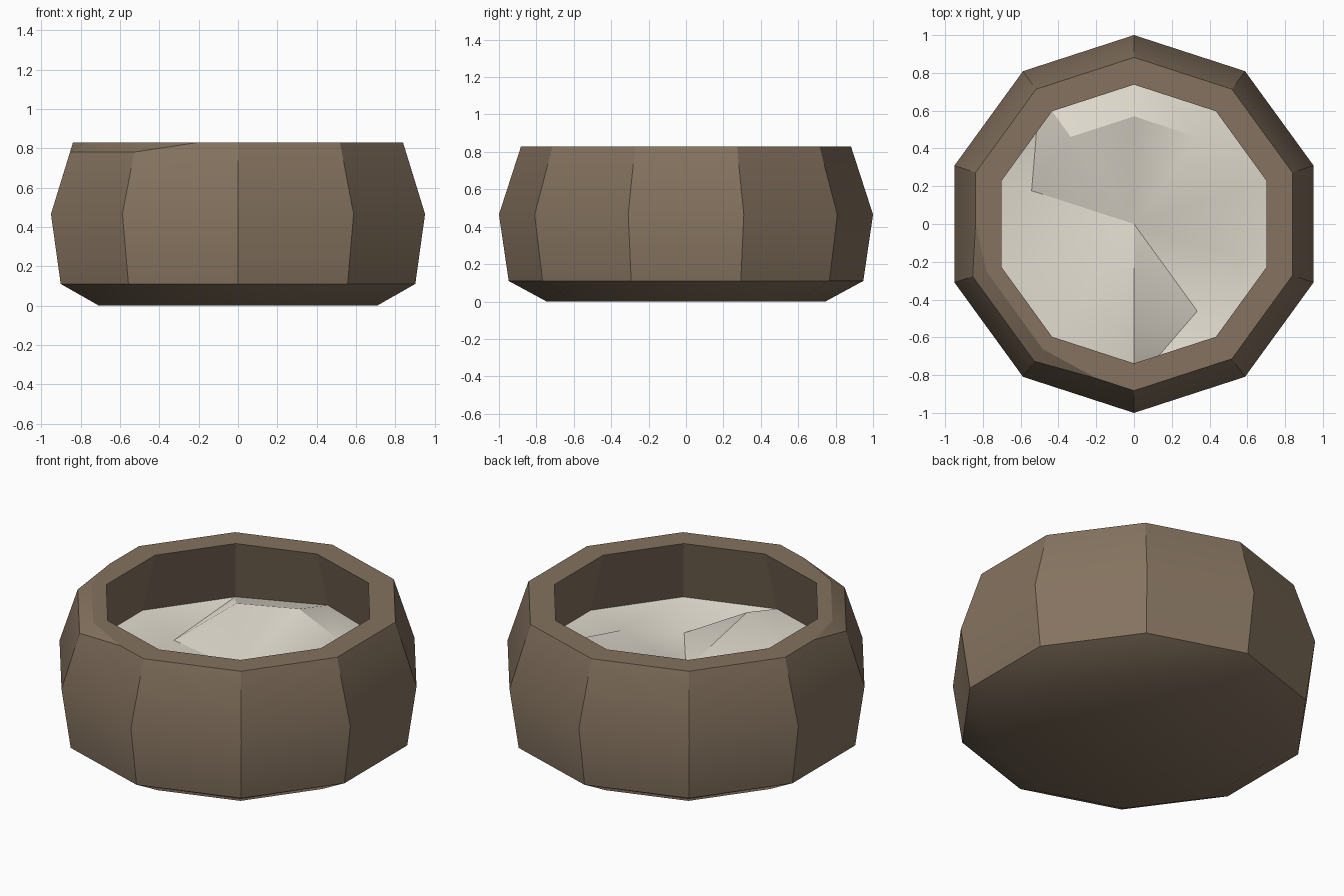
import bpy, bmesh, math

if "Cube" in bpy.data.objects:
    bpy.data.objects.remove(bpy.data.objects["Cube"])

SIDES = 10


def material(name, rgb):
    m = bpy.data.materials.new(name)
    m.diffuse_color = (*rgb, 1)
    m.use_nodes = True
    m.node_tree.nodes["Principled BSDF"].inputs["Base Color"].default_value = m.diffuse_color
    return m


def point(r, z, i):
    a = math.radians(90 + 36 * i)
    return (r * math.cos(a), r * math.sin(a), z)


def ring(bm, r, z):
    return [bm.verts.new(point(r, z, i)) for i in range(SIDES)]


def bridge(bm, low, high):
    for i in range(SIDES):
        j = (i + 1) % SIDES
        bm.faces.new((low[i], low[j], high[j], high[i]))


def finish(bm, name, mat, angle):
    me = bpy.data.meshes.new(name)
    bm.to_mesh(me)
    bm.free()
    me.materials.append(mat)
    ob = bpy.data.objects.new(name, me)
    bpy.context.collection.objects.link(ob)
    bpy.context.view_layer.objects.active = ob
    ob.select_set(True)
    bpy.ops.object.shade_smooth_by_angle(angle=math.radians(angle))
    ob.select_set(False)


wood = material("brown wood", (0.235, 0.171, 0.115))
meal = material("pale meal", (0.75, 0.705, 0.615))

# Bowl: ten-sided shell, outside from the foot to the belly
bm = bmesh.new()
foot = ring(bm, 0.745, 0.0)
low = ring(bm, 0.948, 0.11)
belly = ring(bm, 1.0, 0.465)
bm.faces.new(foot[::-1])
bridge(bm, foot, low)
bridge(bm, low, belly)

# Upper wall and rim, with a chipped corner between columns 3 and 4
top = ring(bm, 0.882, 0.83)
lip = ring(bm, 0.738, 0.83)
wall_path = [[top[i], top[(i + 1) % SIDES]] for i in range(SIDES)]
rim_path = [list(p) for p in wall_path]
left = bm.verts.new(top[2].co.lerp(top[3].co, 0.5))
right = bm.verts.new(top[4].co.lerp(top[5].co, 0.62))
for i in (3, 4):
    top[i].co = point(0.898, 0.78, i)
chip = [bm.verts.new(point(0.82, 0.83, i)) for i in (3, 4)]
wall_path[2] = [top[2], left, top[3]]
wall_path[4] = [top[4], right, top[5]]
rim_path[2] = [top[2], left, chip[0]]
rim_path[3] = chip
rim_path[4] = [chip[1], right, top[5]]
for i in range(SIDES):
    j = (i + 1) % SIDES
    bm.faces.new([belly[i], belly[j]] + wall_path[i][::-1])
    bm.faces.new(rim_path[i] + [lip[j], lip[i]])
bm.faces.new((left, top[3], chip[0]))
bm.faces.new((top[3], top[4], chip[1], chip[0]))
bm.faces.new((top[4], right, chip[1]))

# Bowl inside
inner = ring(bm, 0.85, 0.46)
floor = ring(bm, 0.70, 0.14)
bridge(bm, lip, inner)
bridge(bm, inner, floor)
bm.faces.new(floor)
bmesh.ops.recalc_face_normals(bm, faces=bm.faces)
finish(bm, "bowl", wood, 30)

# Contents: uneven, slightly hollowed fill
bm = bmesh.new()
heights = [0.57, 0.555, 0.39, 0.46, 0.45, 0.55, 0.38, 0.45, 0.54, 0.52]
edge = ring(bm, 0.85, 0.463)
edge[0].co.z = 0.485
mid = [bm.verts.new(point(0.57, h, i)) for i, h in enumerate(heights)]
centre = bm.verts.new((0, 0, 0.43))
bridge(bm, edge, mid)
for i in range(SIDES):
    bm.faces.new((mid[i], mid[(i + 1) % SIDES], centre))
bmesh.ops.triangulate(bm, faces=bm.faces)
finish(bm, "contents", meal, 30)
